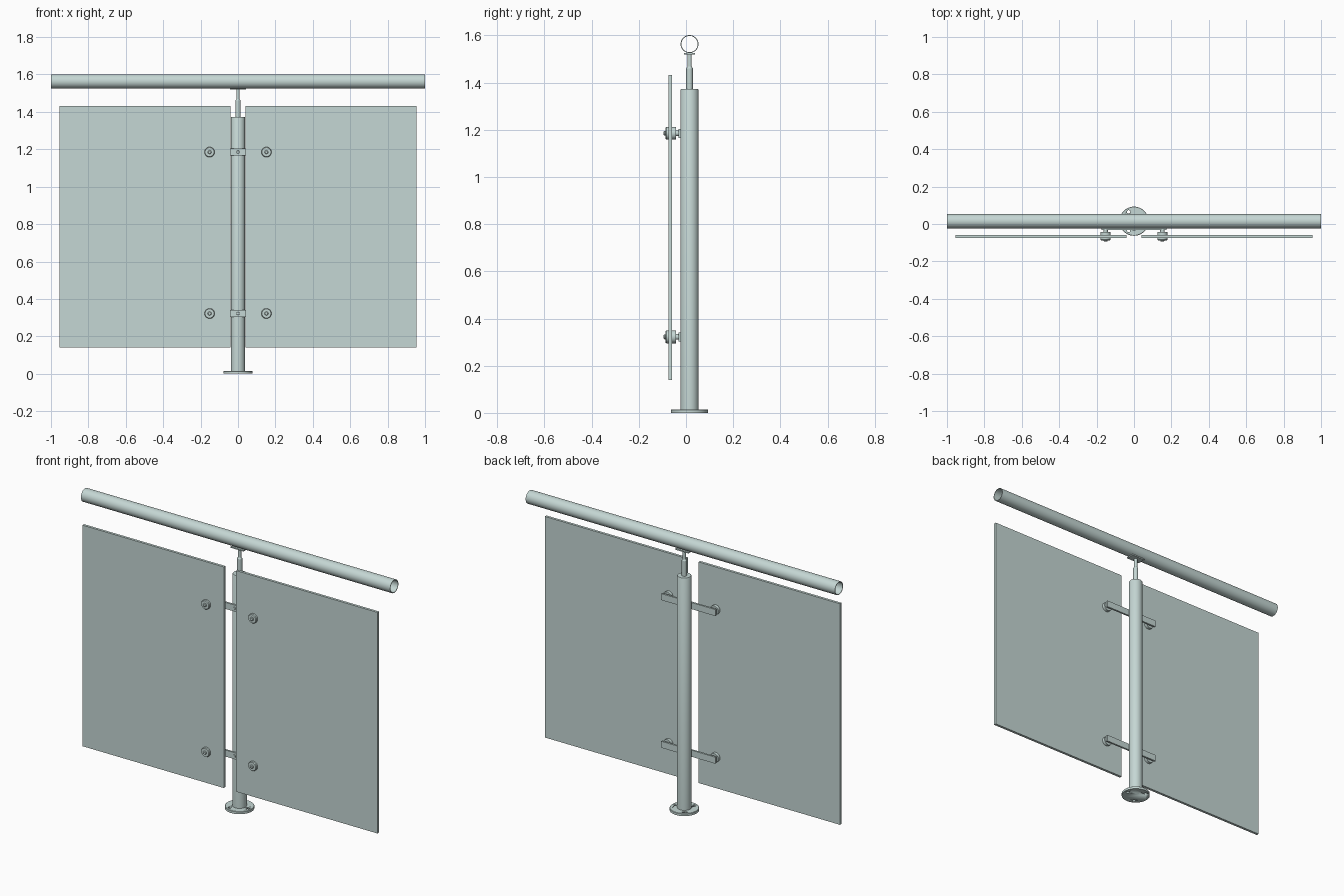
import bpy, bmesh, math
from mathutils import Matrix, Vector

if "Cube" in bpy.data.objects:
    bpy.data.objects.remove(bpy.data.objects["Cube"])

steel = bpy.data.materials.new("pale_steel_green")
steel.diffuse_color = (0.56, 0.68, 0.66, 1)
steel.use_nodes = True
steel.node_tree.nodes["Principled BSDF"].inputs["Base Color"].default_value = steel.diffuse_color
AXIS_Y = 0.015                      # depth of the post and rail axis
ROT = {"Z": Matrix.Identity(4),
       "Y": Matrix.Rotation(math.radians(90), 4, "X"),   # profile +z becomes -y
       "X": Matrix.Rotation(math.radians(90), 4, "Y")}


def finish(name, bm, loc):
    bmesh.ops.recalc_face_normals(bm, faces=bm.faces[:])
    mesh = bpy.data.meshes.new(name)
    bm.to_mesh(mesh)
    bm.free()
    mesh.materials.append(steel)
    ob = bpy.data.objects.new(name, mesh)
    ob.location = loc
    bpy.context.collection.objects.link(ob)
    return ob


def box(name, x, y, z):
    """Box from three (low, high) ranges."""
    bm = bmesh.new()
    bmesh.ops.create_cube(bm, size=1)
    bmesh.ops.scale(bm, verts=bm.verts, vec=[b - a for a, b in (x, y, z)])
    return finish(name, bm, [(a + b) / 2 for a, b in (x, y, z)])


def lathe(name, profile, loc, axis="Z", closed=False, sides=40):
    """Revolve (radius, height) points; capped unless the profile is a closed ring."""
    bm = bmesh.new()
    rings = [[bm.verts.new((r * math.cos(2 * math.pi * i / sides),
                            r * math.sin(2 * math.pi * i / sides), h))
              for i in range(sides)] for r, h in profile]
    pairs = list(zip(rings, rings[1:]))
    if closed:
        pairs.append((rings[-1], rings[0]))
    else:
        bm.faces.new(rings[0])
        bm.faces.new(rings[-1])
    for a, b in pairs:
        for i in range(sides):
            j = (i + 1) % sides
            bm.faces.new((a[i], a[j], b[j], b[i]))
    bm.transform(ROT[axis])
    ob = finish(name, bm, loc)
    bpy.ops.object.select_all(action="DESELECT")
    ob.select_set(True)
    bpy.context.view_layer.objects.active = ob
    bpy.ops.object.shade_smooth_by_angle(angle=math.radians(30))
    return ob


# Hollow handrail
lathe("handrail", [(0.038, -1), (0.038, 1), (0.0345, 1), (0.0345, -1)],
      (0, AXIS_Y, 1.563), "X", closed=True, sides=48)

# Post, rail support pin and saddle plate
lathe("post", [(0.038, 0.012), (0.038, 1.368), (0.036, 1.372)], (0, AXIS_Y, 0), sides=48)
lathe("support_pin", [(0.014, 1.36), (0.014, 1.46), (0.009, 1.468), (0.009, 1.522)],
      (0, AXIS_Y, 0), sides=28)
box("saddle_plate", (-0.042, 0.042), (AXIS_Y - 0.024, AXIS_Y + 0.024), (1.519, 1.526))

# Base flange with bolt holes
base = lathe("base_flange", [(0.078, 0), (0.078, 0.013), (0.076, 0.015)], (0, AXIS_Y, 0), sides=48)
for k in range(3):
    a = math.radians(120 * k)
    hole = lathe("bolt_hole_cutter", [(0.009, -0.02), (0.009, 0.04)],
                 (0.058 * math.cos(a), AXIS_Y + 0.058 * math.sin(a), 0), sides=20)
    hole.hide_render = True
    hole.hide_set(True)
    cut = base.modifiers.new("bolt_hole", "BOOLEAN")
    cut.operation = "DIFFERENCE"
    cut.object = hole

# Two infill panels
for side, s in (("left", -1), ("right", 1)):
    box(side + "_panel", sorted((s * 0.04, s * 0.954)), (-0.074, -0.059), (0.14, 1.432))

# Crossbars with screws and disc clamps
for level, z in (("lower", 0.322), ("upper", 1.185)):
    box(level + "_crossbar", (-0.175, 0.175), (-0.032, -0.021), (z - 0.019, z + 0.019))
    lathe(level + "_crossbar_screw", [(0.009, 0), (0.007, 0.005)], (0, -0.031, z), "Y", sides=20)
    for side, s in (("left", -1), ("right", 1)):
        lathe(f"{level}_{side}_rear_disc", [(0.027, 0), (0.027, 0.018)],
              (s * 0.152, -0.0415, z), "Y")
        lathe(f"{level}_{side}_spacer", [(0.012, 0), (0.012, 0.014)],
              (s * 0.152, -0.030, z), "Y", sides=24)
        lathe(f"{level}_{side}_front_disc", [(0.027, 0), (0.027, 0.010), (0.024, 0.014)],
              (s * 0.152, -0.0735, z), "Y")
        lathe(f"{level}_{side}_disc_screw", [(0.010, 0), (0.010, 0.005), (0.007, 0.0075)],
              (s * 0.152, -0.087, z), "Y", sides=20)
